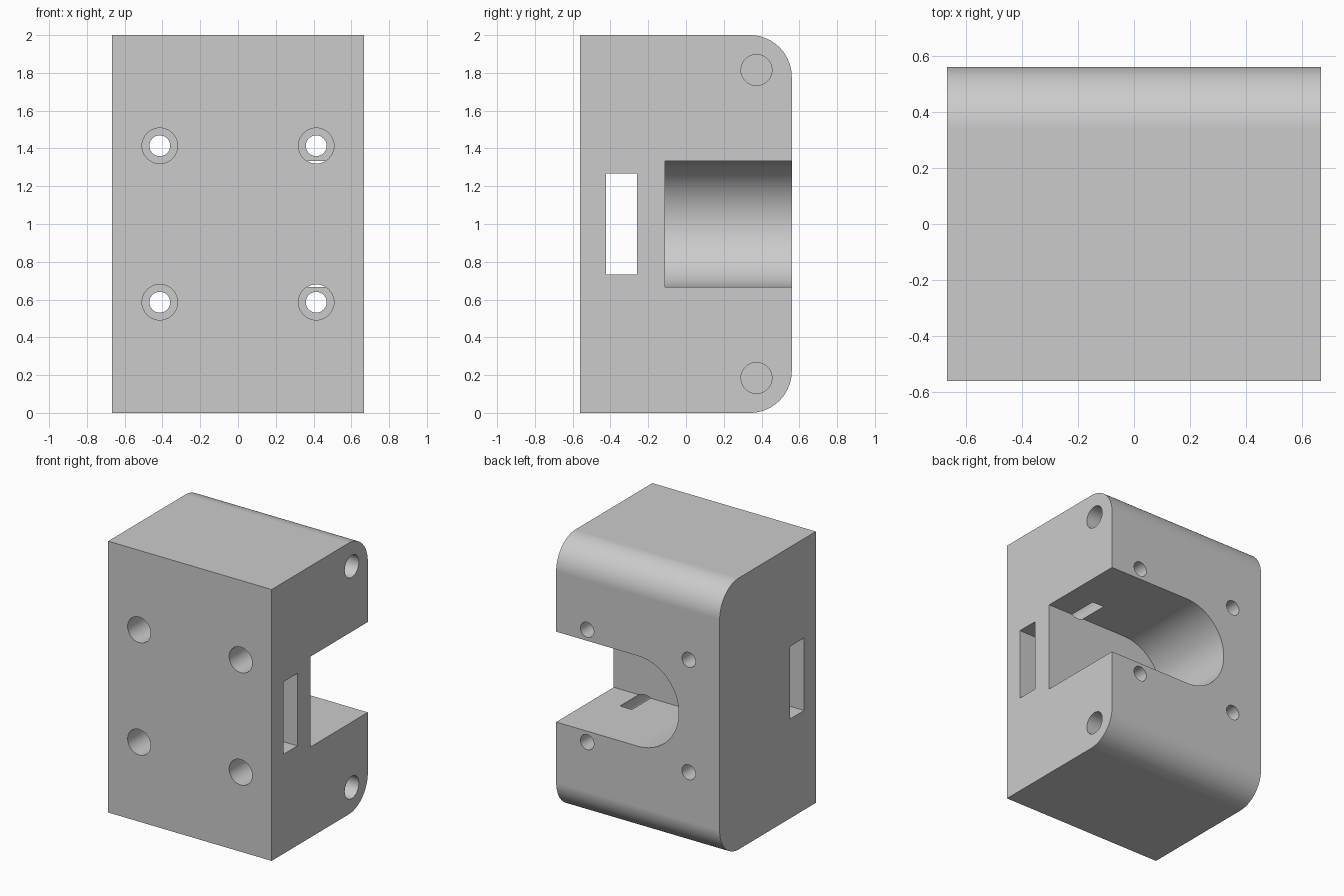
import bpy
import bmesh
import math
from mathutils import Matrix, Vector

cube = bpy.data.objects.get("Cube")
if cube:
    bpy.data.objects.remove(cube, do_unlink=True)

W, D, H = 1.333, 1.12, 2.0
MID = H / 2

grey = bpy.data.materials.new("plain grey")
grey.use_nodes = True
grey.diffuse_color = (0.6, 0.6, 0.6, 1)
for node in grey.node_tree.nodes:
    if node.type == 'BSDF_PRINCIPLED':
        node.inputs["Base Color"].default_value = grey.diffuse_color


def finish(name, bm):
    mesh = bpy.data.meshes.new(name)
    bmesh.ops.recalc_face_normals(bm, faces=bm.faces)
    bm.to_mesh(mesh)
    bm.free()
    mesh.materials.append(grey)
    obj = bpy.data.objects.new(name, mesh)
    bpy.context.collection.objects.link(obj)
    return obj


def box_mesh(low, high):
    low, high = Vector(low), Vector(high)
    bm = bmesh.new()
    bmesh.ops.create_cube(bm, size=1)
    bmesh.ops.scale(bm, vec=high - low, verts=bm.verts)
    bmesh.ops.translate(bm, vec=(low + high) / 2, verts=bm.verts)
    return bm


def drill(name, start, end, radius, segments=48):
    """Round cutter between two points."""
    start, end = Vector(start), Vector(end)
    axis = end - start
    turn = axis.to_track_quat('Z', 'Y').to_matrix().to_4x4()
    bm = bmesh.new()
    bmesh.ops.create_cone(bm, cap_ends=True, segments=segments, radius1=radius,
                          radius2=radius, depth=axis.length,
                          matrix=Matrix.Translation((start + end) / 2) @ turn)
    return finish(name, bm)


def cut(body, cutter):
    mod = body.modifiers.new(cutter.name, 'BOOLEAN')
    mod.operation = 'DIFFERENCE'
    mod.solver = 'EXACT'
    mod.object = cutter
    bpy.ops.object.modifier_apply(modifier=mod.name)
    bpy.data.objects.remove(cutter, do_unlink=True)


# Block with its two long back edges rounded
bm = box_mesh((-W / 2, -D / 2, 0), (W / 2, D / 2, H))
back = [e for e in bm.edges if all(v.co.y > 0 for v in e.verts)
        and abs(e.verts[0].co.x - e.verts[1].co.x) > 1]
bmesh.ops.bevel(bm, geom=back, offset=0.222, segments=20, profile=0.5,
                affect='EDGES')
body = finish("mounting_block", bm)
bpy.context.view_layer.objects.active = body
body.select_set(True)

# Round-ended channel, open to the back and the left side
R = 0.333
bm = bmesh.new()
outline = [(1, MID + R)]
for i in range(49):
    a = math.pi / 2 + math.pi * i / 48
    outline.append((R * math.cos(a), MID + R * math.sin(a)))
outline.append((1, MID - R))
face = bm.faces.new([bm.verts.new((x, -0.11, z)) for x, z in outline])
ext = bmesh.ops.extrude_face_region(bm, geom=[face])
bmesh.ops.translate(bm, vec=(0, 1, 0),
                    verts=[g for g in ext["geom"] if isinstance(g, bmesh.types.BMVert)])
cut(body, finish("channel_cutter", bm))

# Rectangular strap slot through the sides
cut(body, finish("strap_slot_cutter",
                 box_mesh((-1, -0.423, 0.733), (1, -0.26, 1.267))))

# Four counterbored screw holes from front to back
for x in (-0.414, 0.414):
    for z in (MID - 0.414, MID + 0.414):
        cut(body, drill("screw_head_cutter", (x, -1, z), (x, 0.108, z), 0.094))
        cut(body, drill("screw_shaft_cutter", (x, -1, z), (x, 1, z), 0.055))

# Two blind holes in the left side
for z in (MID - 0.815, MID + 0.815):
    cut(body, drill("side_hole_cutter", (0, 0.373, z), (1, 0.373, z), 0.082))

# Smooth curved walls with crisp edges
bpy.ops.object.shade_smooth_by_angle(angle=math.radians(30))
weighted = body.modifiers.new("even shading", 'WEIGHTED_NORMAL')
weighted.keep_sharp = True
